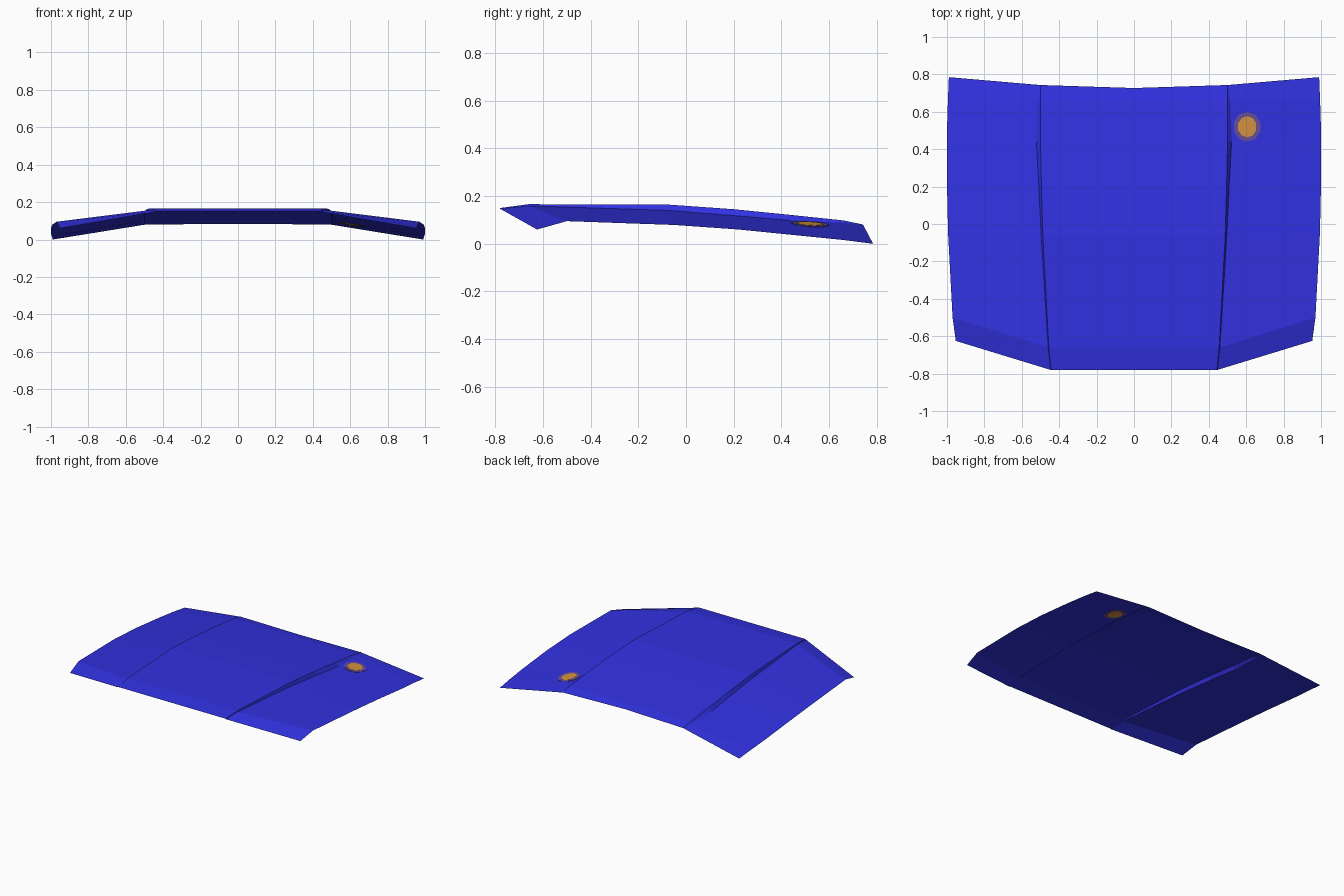
import bpy, bmesh, math
from mathutils import Vector
from mathutils.bvhtree import BVHTree

if "Cube" in bpy.data.objects:
    bpy.data.objects.remove(bpy.data.objects["Cube"])


def material(name, rgb):
    m = bpy.data.materials.new(name)
    m.diffuse_color = (*rgb, 1)
    m.use_nodes = True
    m.node_tree.nodes["Principled BSDF"].inputs["Base Color"].default_value = m.diffuse_color
    return m


blue = material("body_blue", (0.031, 0.031, 0.75))
orange = material("spot_orange", (0.66, 0.29, 0.05))
violet = material("spot_halo_violet", (0.13, 0.075, 0.33))


def add_object(name, bm, mat):
    me = bpy.data.meshes.new(name)
    bm.to_mesh(me)
    bm.free()
    me.materials.append(mat)
    ob = bpy.data.objects.new(name, me)
    bpy.context.collection.objects.link(ob)
    return ob


def strip(name, left, right, mirror=True):
    """Sheet between two lines running front to back, mirrored across x."""
    bm = bmesh.new()
    a = [bm.verts.new(p) for p in left]
    b = [bm.verts.new(p) for p in right]
    for i in range(len(a) - 1):
        bm.faces.new((a[i], b[i], b[i + 1], a[i + 1]))
    tree = BVHTree.FromBMesh(bm)
    ob = add_object(name, bm, blue)
    mod = ob.modifiers.new("mirror", "MIRROR")
    mod.use_axis[0] = True
    mod.merge_threshold = 0.0005
    return tree


# Lines of the right half, front to back
ridge = [(.443, -.78, .15), (.455, -.66, .166), (.487, -.07, .164),
         (.495, .2, .145), (.5, .44, .121), (.5, .66, .098), (.5, .743, .08)]
foot = [(.446, -.78, .147), (.459, -.66, .159), (.496, -.07, .14),
        (.509, .2, .118), (.522, .44, .098), (.514, .66, .088), (.501, .743, .079)]
outer = [(.953, -.625, .06), (.97, -.5, .095), (.994, -.05, .079),
         (1.0, .22, .06), (1.0, .5, .032), (.995, .66, .016), (.99, .785, 0)]
middle = [(0, y, z) for x, y, z in ridge[:-1]] + [(0, .727, .084)]

# Raised centre panel, narrow step faces and sloping side panels
strip("center_panel", middle, ridge)
strip("panel_step", ridge, foot)
side = strip("side_panel", foot, outer)


# Painted spot: thin discs following the right side panel, seen from both sides
def spot(name, rx, ry, half, mat):
    bm = bmesh.new()
    bmesh.ops.create_cone(bm, cap_ends=True, segments=10,
                          radius1=1, radius2=1, depth=2)
    for v in bm.verts:
        x, y = .605 + v.co.x * rx, .52 + v.co.y * ry
        hit = side.ray_cast(Vector((x, y, 1)), Vector((0, 0, -1)))[0]
        v.co = (x, y, hit.z + half * math.copysign(1, v.co.z))
    add_object(name, bm, mat)


spot("spot_halo", .075, .08, .0025, violet)
spot("spot_center", .051, .057, .004, orange)
